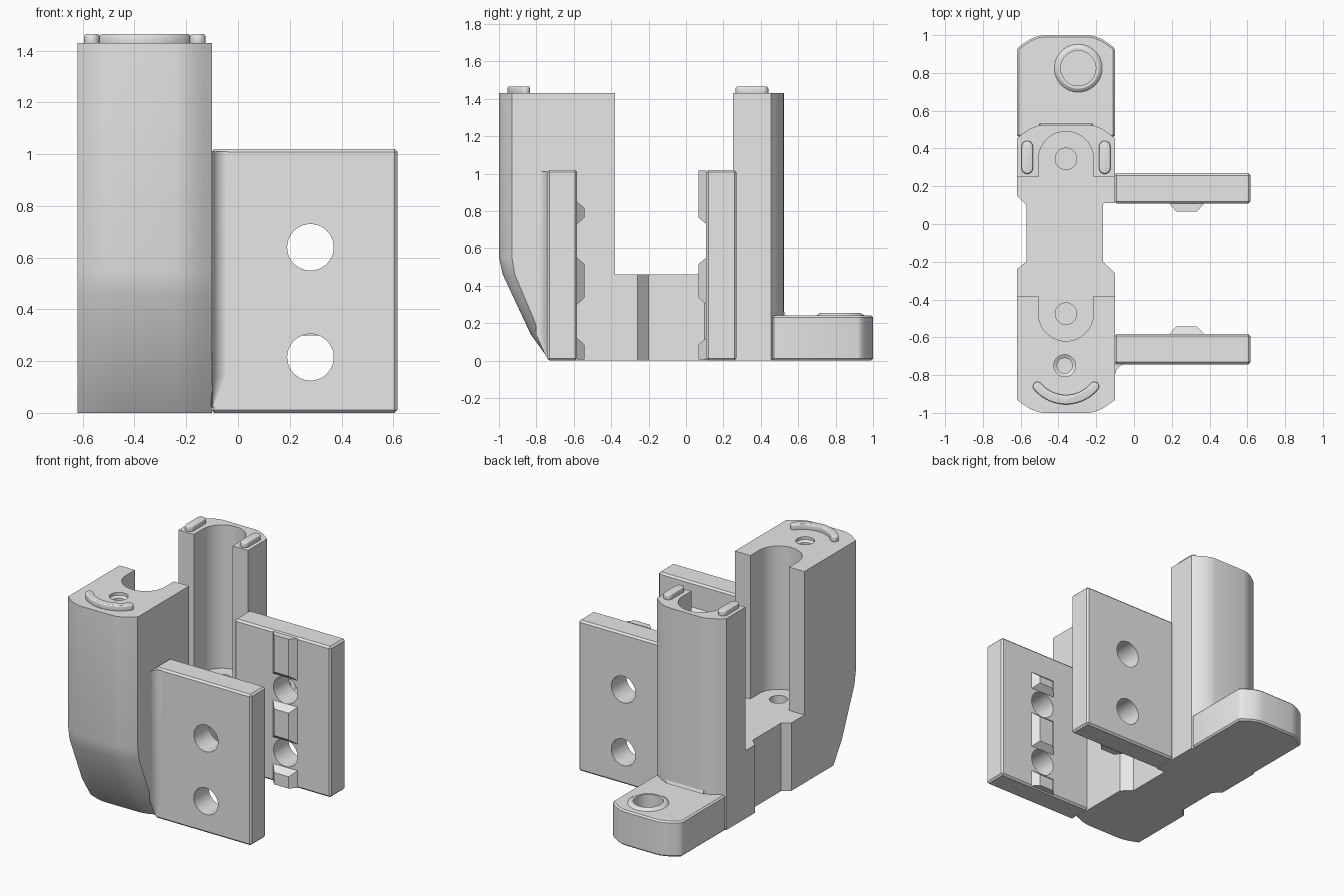
import bpy, bmesh
from math import sin, cos, pi, radians

if "Cube" in bpy.data.objects:
    bpy.data.objects.remove(bpy.data.objects["Cube"])

GREY = (0.8, 0.8, 0.8, 1)
mat = bpy.data.materials.new("plain grey")
mat.use_nodes = True
mat.diffuse_color = GREY
mat.node_tree.nodes["Principled BSDF"].inputs["Base Color"].default_value = GREY

MID = -0.36     # centre line of the body
HALF = 0.26     # half width of the body
FLOOR = 0.46    # floor of the channels
TOP = 1.43      # top of the towers


def loft(name, rings):
    """Skin a closed solid through rings of equal point count."""
    bm = bmesh.new()
    loops = [[bm.verts.new(p) for p in ring] for ring in rings]
    n = len(loops[0])
    for a, b in zip(loops, loops[1:]):
        for i in range(n):
            j = (i + 1) % n
            bm.faces.new((a[i], a[j], b[j], b[i]))
    bm.faces.new(loops[0])
    bm.faces.new(loops[-1])
    bmesh.ops.recalc_face_normals(bm, faces=bm.faces)
    mesh = bpy.data.meshes.new(name)
    bm.to_mesh(mesh)
    bm.free()
    mesh.materials.append(mat)
    obj = bpy.data.objects.new(name, mesh)
    bpy.context.collection.objects.link(obj)
    return obj


def prism(name, pts, z0, z1):
    return loft(name, [[(x, y, z) for x, y in pts] for z in (z0, z1)])


def box(name, x0, x1, y0, y1, z0, z1):
    return prism(name, [(x0, y0), (x1, y0), (x1, y1), (x0, y1)], z0, z1)


def arc(cx, cy, r, a0, a1, n=16):
    steps = [radians(a0 + (a1 - a0) * i / n) for i in range(n + 1)]
    return [(cx + r * cos(t), cy + r * sin(t)) for t in steps]


def circle(cx, cy, r, n=40):
    return arc(cx, cy, r, 0, 360, n)[:-1]


def apply(obj, mod):
    bpy.ops.object.select_all(action="DESELECT")
    bpy.context.view_layer.objects.active = obj
    obj.select_set(True)
    bpy.ops.object.modifier_apply(modifier=mod.name)


def bevel(obj, width, segments=1, angle=50):
    mod = obj.modifiers.new("bevel", "BEVEL")
    mod.width, mod.segments = width, segments
    mod.limit_method, mod.angle_limit = "ANGLE", radians(angle)
    apply(obj, mod)


def cut(obj, cutter):
    cutter.hide_render = True
    mod = obj.modifiers.new("cut", "BOOLEAN")
    mod.operation, mod.solver, mod.object = "DIFFERENCE", "EXACT", cutter
    apply(obj, mod)
    bpy.data.objects.remove(cutter)


def blunt_end(y_back, y_end, depth=0.07):
    """Body outline with softened corners at y_end."""
    s = 1 if y_end > y_back else -1
    soft = [(HALF, 1), (0.23, 0.68), (0.19, 0.3), (0.15, 0.07), (0.12, 0)]
    side = [(dx, y_end - s * depth * k) for dx, k in soft]
    return ([(MID + HALF, y_back)] + [(MID + dx, y) for dx, y in side]
            + [(MID - dx, y) for dx, y in reversed(side)] + [(MID - HALF, y_back)])


# Front tower, sloping back towards its foot
slope = [(0, -0.73, 0.04), (0.14, -0.83, 0.05), (0.46, -0.98, 0.065),
         (0.55, -1.0, 0.07), (TOP, -1.0, 0.07)]
front_tower = loft("front_tower", [[(x, y, z) for x, y in blunt_end(-0.38, ye, d)]
                                   for z, ye, d in slope])
channel = [(MID + 0.145, -0.3)] + arc(MID, -0.475, 0.145, 0, -180, 28) + [(MID - 0.145, -0.3)]
cut(front_tower, prism("channel_cutter", channel, FLOOR, 2))
cut(front_tower, prism("floor_hole_cutter", circle(MID, -0.475, 0.057), 0.34, 0.6))
screw = [(0.04, 1.28), (0.04, 1.4), (0.058, 1.41), (0.058, 1.5)]
cut(front_tower, loft("screw_cutter", [[(x, y, z) for x, y in circle(-0.367, -0.75, r)]
                                       for r, z in screw]))

# Back tower
back_tower = prism("back_tower", blunt_end(0.25, 0.525), 0, TOP)
channel = [(MID + 0.145, 0.2)] + arc(MID, 0.345, 0.145, 0, 180, 28) + [(MID - 0.145, 0.2)]
cut(back_tower, prism("channel_cutter", channel, FLOOR, 2))
cut(back_tower, prism("floor_hole_cutter", circle(MID, 0.345, 0.057), 0.34, 0.6))

# Waisted base between the towers
base = prism("base", [(-0.62, -0.38), (-0.1, -0.38), (-0.1, -0.26), (-0.165, -0.2),
                      (-0.165, 0.1), (-0.155, 0.11), (-0.1, 0.11), (-0.1, 0.25),
                      (-0.62, 0.25), (-0.62, 0.15), (-0.57, 0.1),
                      (-0.57, -0.2), (-0.62, -0.24)], 0, FLOOR)

# Rear foot with a raised rim around a blind hole
HX, HY = -0.295, 0.825
foot = prism("rear_foot", blunt_end(0.46, 1.0), 0, 0.24)
bevel(foot, 0.01)
rim = loft("foot_rim", [[(x, y, z) for x, y in circle(HX, HY, r)]
                        for r, z in ((0.13, 0.235), (0.125, 0.243), (0.108, 0.253))])
for part in (foot, rim):
    cut(part, prism("foot_hole_cutter", circle(HX, HY, 0.093), 0.05, 0.4))
cove = [(0.5, 0.235), (0.55, 0.235), (0.532, 0.242), (0.524, 0.262), (0.5, 0.262)]
loft("foot_cove", [[(MID + dx, y, z) for y, z in cove] for dx in (-0.14, 0.14)])


def tooth(name, y, out, z0, z1, in0, in1):
    """Tapered block standing on a plate face."""
    def ring(yy, dx, a, b):
        return [(0.187 + dx, yy, a), (0.37 - dx, yy, a), (0.37 - dx, yy, b), (0.187 + dx, yy, b)]
    loft(name, [ring(y, 0, z0, z1), ring(y + out, 0.037, z0 + in0, z1 - in1)])


# Side plates with two bolt holes and rows of teeth facing each other
for side, y0, y1, face, out, top in (("front", -0.743, -0.582, -0.582, 0.04, 0.85),
                                     ("back", 0.108, 0.27, 0.108, -0.042, 1.015)):
    plate = box(side + "_plate", -0.104, 0.617, y0, y1, 0, 1.02)
    bevel(plate, 0.012)
    for z in (0.215, 0.64):
        hole = [[(x, y, h) for x, h in circle(0.28, z, 0.09)] for y in (y0 - 0.1, y1 + 0.1)]
        cut(plate, loft("bolt_hole_cutter", hole))
    flat_top = top > 1
    tooth(side + "_low_tooth", face, out, 0.005, 0.12, 0, 0.035)
    tooth(side + "_middle_tooth", face, out, 0.3, 0.55, 0.035, 0.035)
    tooth(side + "_top_tooth", face, out, 0.73, top, 0.035, 0 if flat_top else 0.035)


# Cove where the front plate meets the tower
def cove_ring(z, r):
    corner = (-0.102, -0.742)
    curve = arc(-0.1 + r, -0.742 - r, r, 90, 180, 8)
    return [(x, y, z) for x, y in [corner] + curve]


loft("plate_cove", [cove_ring(z, r) for z, r in ((0.02, 0.005), (0.14, 0.06), (1.01, 0.06))])

# Rounded locating ribs on the tower tops
for name, dx in (("right_rib", -0.205), ("left_rib", 0.205)):
    x = MID + dx
    rib = prism(name, arc(x, 0.41, 0.03, 0, 180) + arc(x, 0.295, 0.03, 180, 360),
                TOP - 0.01, TOP + 0.035)
    bevel(rib, 0.012, 3)

CY, R, W = -0.734, 0.196, 0.025
ends = [(MID + R * cos(radians(a)), CY + R * sin(radians(a))) for a in (220, 320)]
outline = (arc(MID, CY, R + W, 220, 320, 24)
           + arc(*ends[1], W, 320, 500, 10)[1:-1]
           + arc(MID, CY, R - W, 320, 220, 24)
           + arc(*ends[0], W, 40, 220, 10)[1:-1])
curved_rib = prism("curved_rib", outline, TOP - 0.01, TOP + 0.035)
bevel(curved_rib, 0.01, 3)

# Smooth the curved walls, keep the edges crisp
bpy.ops.object.select_all(action="DESELECT")
for obj in bpy.context.collection.objects:
    if obj.type == "MESH" and mat.name in obj.data.materials:
        obj.select_set(True)
        bpy.context.view_layer.objects.active = obj
bpy.ops.object.shade_smooth_by_angle(angle=radians(28))
